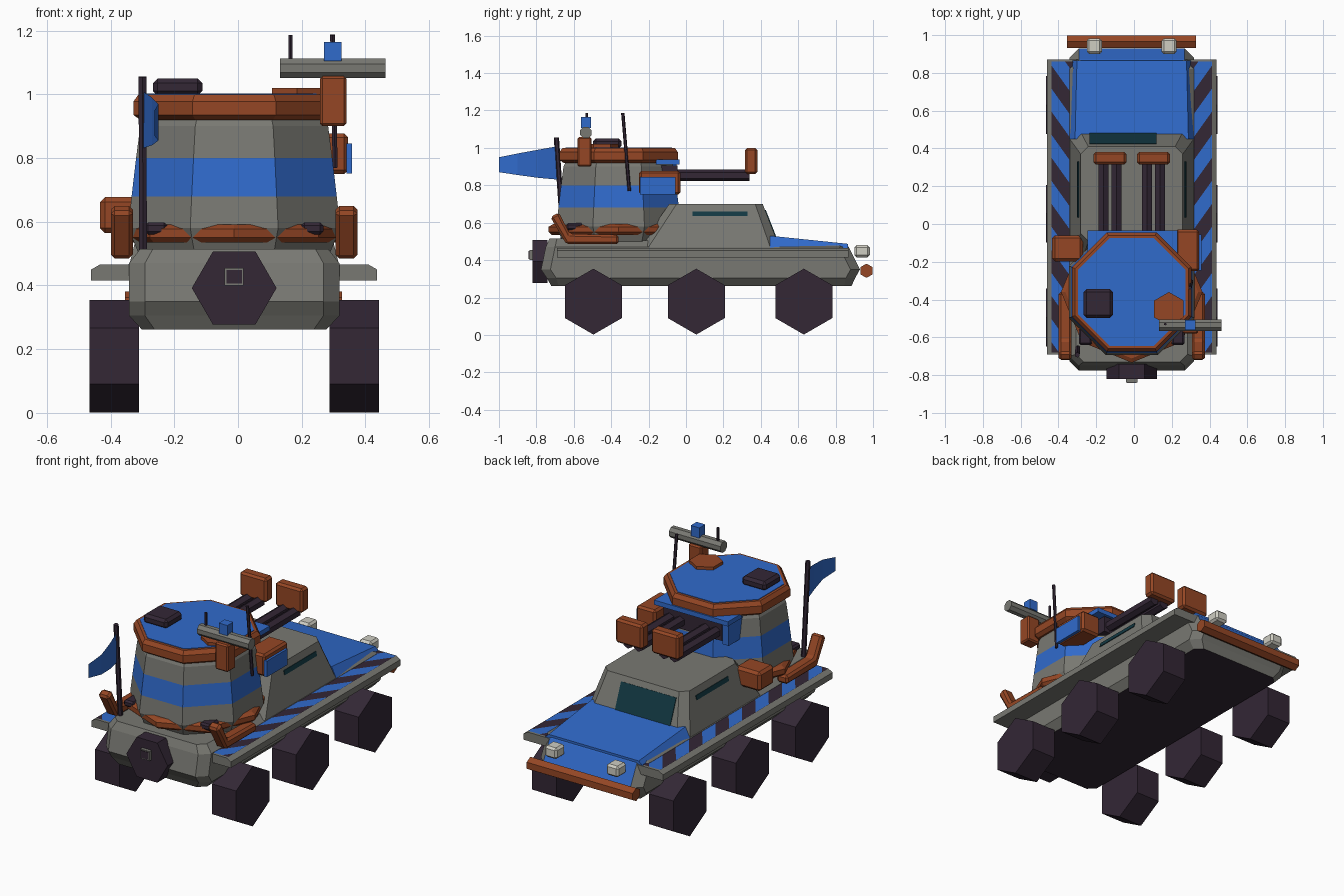
import bpy, bmesh, math
from mathutils import Vector

old = bpy.data.objects.get("Cube")
if old:
    bpy.data.objects.remove(old)

CX = -0.012          # centre line of the vehicle
TY = -0.36           # turret centre along y


def material(name, rgb):
    m = bpy.data.materials.new(name)
    m.use_nodes = True
    m.diffuse_color = (*rgb, 1)
    m.node_tree.nodes["Principled BSDF"].inputs["Base Color"].default_value = (*rgb, 1)
    return m


BLUE = material("blue paint", (0.03, 0.145, 0.6))
GREY = material("grey armour", (0.19, 0.19, 0.17))
RUST = material("rust orange", (0.3, 0.062, 0.018))
DARK = material("dark rubber", (0.033, 0.02, 0.036))
GLASS = material("teal glass", (0.006, 0.04, 0.055))
LAMP = material("lamp white", (0.62, 0.61, 0.54))


def finish(name, bm, mats, rule=None, bevel=0):
    """Turn a bmesh into an object; rule picks the material of each face."""
    bmesh.ops.recalc_face_normals(bm, faces=bm.faces[:])
    if bevel:
        bmesh.ops.bevel(bm, geom=bm.edges[:], offset=bevel, segments=1, affect='EDGES')
    bm.normal_update()
    if rule:
        for f in bm.faces:
            f.material_index = rule(f.calc_center_median(), f.normal)
    me = bpy.data.meshes.new(name)
    bm.to_mesh(me)
    bm.free()
    for m in mats:
        me.materials.append(m)
    ob = bpy.data.objects.new(name, me)
    bpy.context.scene.collection.objects.link(ob)
    return ob


def loft(name, rings, mats, rule=None, bevel=0):
    bm = bmesh.new()
    rows = [[bm.verts.new(p) for p in r] for r in rings]
    n = len(rows[0])
    for a, b in zip(rows, rows[1:]):
        for i in range(n):
            j = (i + 1) % n
            bm.faces.new((a[i], a[j], b[j], b[i]))
    bm.faces.new(rows[0])
    bm.faces.new(rows[-1])
    return finish(name, bm, mats, rule, bevel)


def box(name, x, y, z, mat, bevel=0):
    rings = [[(x[0], y[0], h), (x[1], y[0], h), (x[1], y[1], h), (x[0], y[1], h)] for h in z]
    return loft(name, rings, [mat], None, bevel)


def rod(name, p, q, r, mat, n=6, phase=math.pi / 2):
    p, q = Vector(p), Vector(q)
    d = (q - p).normalized()
    u = d.cross(Vector((0, 0, 1)) if abs(d.z) < 0.9 else Vector((0, 1, 0))).normalized()
    v = d.cross(u)
    ang = [phase + 2 * math.pi * i / n for i in range(n)]
    off = [(u * math.cos(a) + v * math.sin(a)) * r for a in ang]
    return loft(name, [[c + o for o in off] for c in (p, q)], [mat])


def prism(name, yz, x0, x1, mats, bevel=0, rule=None):
    return loft(name, [[(x, y, z) for y, z in yz] for x in (x0, x1)], mats, rule, bevel)


def plate(name, corners, mat):
    c = [Vector(p) for p in corners]
    n = (c[1] - c[0]).cross(c[2] - c[0]).normalized() * 0.004
    return loft(name, [[p - n for p in c], [p + n for p in c]], [mat])


def plan(w, y0, y1, z, c):
    """Rectangular outline with cut corners."""
    pts = [(w, y0 + c), (w, y1 - c), (w - c, y1), (c - w, y1),
           (-w, y1 - c), (-w, y0 + c), (c - w, y0), (w - c, y0)]
    return [(CX + x, y, z) for x, y in pts]


def octagon(apothem, z, phase=math.pi / 8):
    r = apothem / math.cos(math.pi / 8)
    ang = [phase + i * math.pi / 4 for i in range(8)]
    return [(CX + r * math.cos(a), TY + r * math.sin(a), z) for a in ang]


# Hull with dark underside and painted nose
def hull_colour(c, n):
    if n.z < -0.95:
        return 1
    return 2 if n.y > 0.7 and n.z > 0.2 else 0


top_ring = [(x, y, z if y < 0.5 else 0.48) for x, y, z in plan(0.295, -0.73, 0.86, 0.515, 0.04)]
loft("hull", [plan(0.29, -0.72, 0.885, 0.262, 0.04), plan(0.33, -0.745, 0.905, 0.305, 0.05),
              plan(0.33, -0.775, 0.93, 0.35, 0.05), plan(0.33, -0.75, 0.87, 0.47, 0.05),
              top_ring], [GREY, DARK, BLUE], hull_colour)

# Sloped hood
hood = [[(CX + s * w, y, z) for s, w, y, z in
         ((-1, wb, y, 0.465), (1, wb, y, 0.465), (1, wt, y, zt), (-1, wt, y, zt))]
        for wb, wt, y, zt in ((0.332, 0.3, 0.45, 0.53), (0.315, 0.29, 0.866, 0.487))]
loft("hood", hood, [BLUE])

# Cabin and its glass
loft("cabin", [plan(0.328, -0.25, 0.5, 0.47, 0.05), plan(0.27, -0.09, 0.41, 0.7, 0.04)], [GREY])


def windscreen_point(x, t):
    return (x, 0.5 - 0.09 * t, 0.47 + 0.23 * t)


plate("windscreen", [windscreen_point(-0.235, 0.2), windscreen_point(0.12, 0.2),
                     windscreen_point(0.12, 0.86), windscreen_point(-0.235, 0.86)], GLASS)

for side, s in (("left", 1), ("right", -1)):
    low, high = CX + s * 0.2865, CX + s * 0.280
    plate(side + "_window", [(low, 0.035, 0.635), (low, 0.33, 0.635),
                             (high, 0.33, 0.66), (high, 0.035, 0.66)], GLASS)

    # Fender with slanted warning stripes
    fx = [(0.28, 0.415), (0.449, 0.415), (0.449, 0.45), (0.421, 0.466), (0.28, 0.466)]
    loft(side + "_fender", [[(CX + s * x, y, z) for x, z in fx] for y in (-0.69, 0.87)], [GREY])
    bm = bmesh.new()
    bm.faces.new([bm.verts.new((CX + s * x, y, 0.469)) for x, y in
                  ((0.3, -0.68), (0.425, -0.68), (0.425, 0.86), (0.3, 0.86))])
    slant, step = 1.4, 0.122
    slope_normal = Vector((-s * slant, 1, 0))
    for i in range(-12, 12):
        bmesh.ops.bisect_plane(bm, geom=bm.verts[:] + bm.edges[:] + bm.faces[:],
                               plane_co=(CX, i * step, 0), plane_no=slope_normal)
    for f in bm.faces:
        if f.normal.z < 0:
            f.normal_flip()
    finish(side + "_fender_stripes", bm, [BLUE, DARK],
           lambda c, n: math.floor((c.y - slant * abs(c.x - CX)) / step) % 2)

    # Wheels
    for label, y in (("rear", -0.495), ("middle", 0.055), ("nose", 0.63)):
        rod(f"{side}_{label}_wheel", (CX + s * 0.299, y, 0.178), (CX + s * 0.454, y, 0.178),
            0.176, DARK)

    # Upswept exhaust pipe
    prism(side + "_exhaust", [(-0.725, 0.63), (-0.68, 0.655), (-0.62, 0.54), (-0.36, 0.535),
                              (-0.36, 0.485), (-0.64, 0.485)],
          CX + s * 0.318, CX + s * 0.387, [RUST], 0.012)

    # Headlight, gun and small foot of the turret
    x = CX + s * 0.198
    box(side + "_headlight", (x - 0.04, x + 0.04), (0.9, 0.983), (0.415, 0.48), LAMP, 0.012)
    x = CX + s * 0.115
    for k, dx in enumerate((-0.034, 0.034)):
        rod(f"{side}_gun_barrel_{k + 1}", (x + dx, -0.12, 0.853), (x + dx, 0.34, 0.853), 0.031, DARK)
    box(side + "_muzzle", (x - 0.087, x + 0.087), (0.315, 0.382), (0.86, 1.0), RUST, 0.012)
    x = CX + s * 0.245
    box(side + "_turret_foot", (x - 0.035, x + 0.035), (-0.64, -0.55), (0.56, 0.598), DARK, 0.01)

# Bumper
rod("bumper", (-0.355, 0.965, 0.343), (0.327, 0.965, 0.343), 0.038, RUST)

# Spare wheel on the tail
rod("spare_wheel", (CX, -0.74, 0.392), (CX, -0.82, 0.392), 0.133, DARK, phase=0)
box("spare_hub", (CX - 0.03, CX + 0.03), (-0.838, -0.81), (0.4, 0.455), GREY)
box("spare_hub_cap", (CX - 0.024, CX + 0.024), (-0.841, -0.835), (0.406, 0.449), DARK)

# Turret with painted band, base collar and roof
loft("turret", [octagon(a, z) for a, z in ((0.3, 0.5), (0.333, 0.58), (0.322, 0.68),
                                           (0.308, 0.8), (0.295, 0.9), (0.28, 0.93))],
     [GREY, BLUE], lambda c, n: 1 if 0.68 < c.z < 0.8 else 0)
loft("turret_collar", [octagon(a, z, 0) for a, z in ((0.33, 0.535), (0.346, 0.55),
                                                     (0.346, 0.578), (0.325, 0.592))], [RUST])
loft("roof_rim", [octagon(a, z) for a, z in ((0.295, 0.92), (0.316, 0.935),
                                             (0.316, 0.978), (0.3, 1.0))], [RUST])
loft("roof_panel", [octagon(0.285, 0.996), octagon(0.285, 1.003)], [BLUE])
box("roof_hatch", (-0.267, -0.112), (-0.497, -0.345), (0.995, 1.05), DARK, 0.015)
rod("round_hatch", (0.185, -0.45, 0.98), (0.185, -0.45, 1.02), 0.09, RUST)

# Gun shield and stowage
box("gun_shield_top", (-0.245, 0.23), (-0.16, -0.035), (0.91, 0.937), BLUE)
box("gun_shield_cheek", (-0.24, -0.2), (-0.19, -0.05), (0.79, 0.915), BLUE)
box("gun_mantlet", (-0.2, 0.176), (-0.15, -0.045), (0.81, 0.905), DARK)
box("left_turret_box", (0.22, 0.345), (-0.25, -0.03), (0.75, 0.877), RUST, 0.012)
box("left_turret_box_panel", (0.34, 0.358), (-0.245, -0.055), (0.752, 0.845), BLUE)
box("right_stowage_box", (-0.433, -0.27), (-0.198, -0.06), (0.565, 0.677), RUST, 0.015)

# Sensor mast
box("mast_post", (0.257, 0.34), (-0.58, -0.505), (0.9, 1.057), RUST, 0.008)
rod("mast_bar", (0.132, -0.535, 1.082), (0.463, -0.535, 1.082), 0.033, GREY, 8, math.pi / 8)
box("mast_sensor", (0.27, 0.325), (-0.562, -0.508), (1.105, 1.165), BLUE)
rod("short_antenna", (0.165, -0.53, 1.09), (0.165, -0.53, 1.187), 0.007, DARK)
rod("whip_antenna", (0.305, -0.303, 0.77), (0.297, -0.338, 1.187), 0.009, DARK)

# Flag on its pole
rod("flag_pole", (-0.298, -0.655, 0.5), (-0.3, -0.693, 1.055), 0.014, DARK)
bm = bmesh.new()
cols = [[bm.verts.new((x, y, z)) for z in zs] for x, y, zs in
        ((-0.3, -0.68, (0.83, 1.01)), (-0.27, -0.79, (0.84, 0.99)),
         (-0.25, -0.9, (0.855, 0.97)), (-0.262, -1.0, (0.87, 0.95)))]
for a, b in zip(cols, cols[1:]):
    bm.faces.new((a[0], b[0], b[1], a[1]))
finish("flag", bm, [BLUE])
